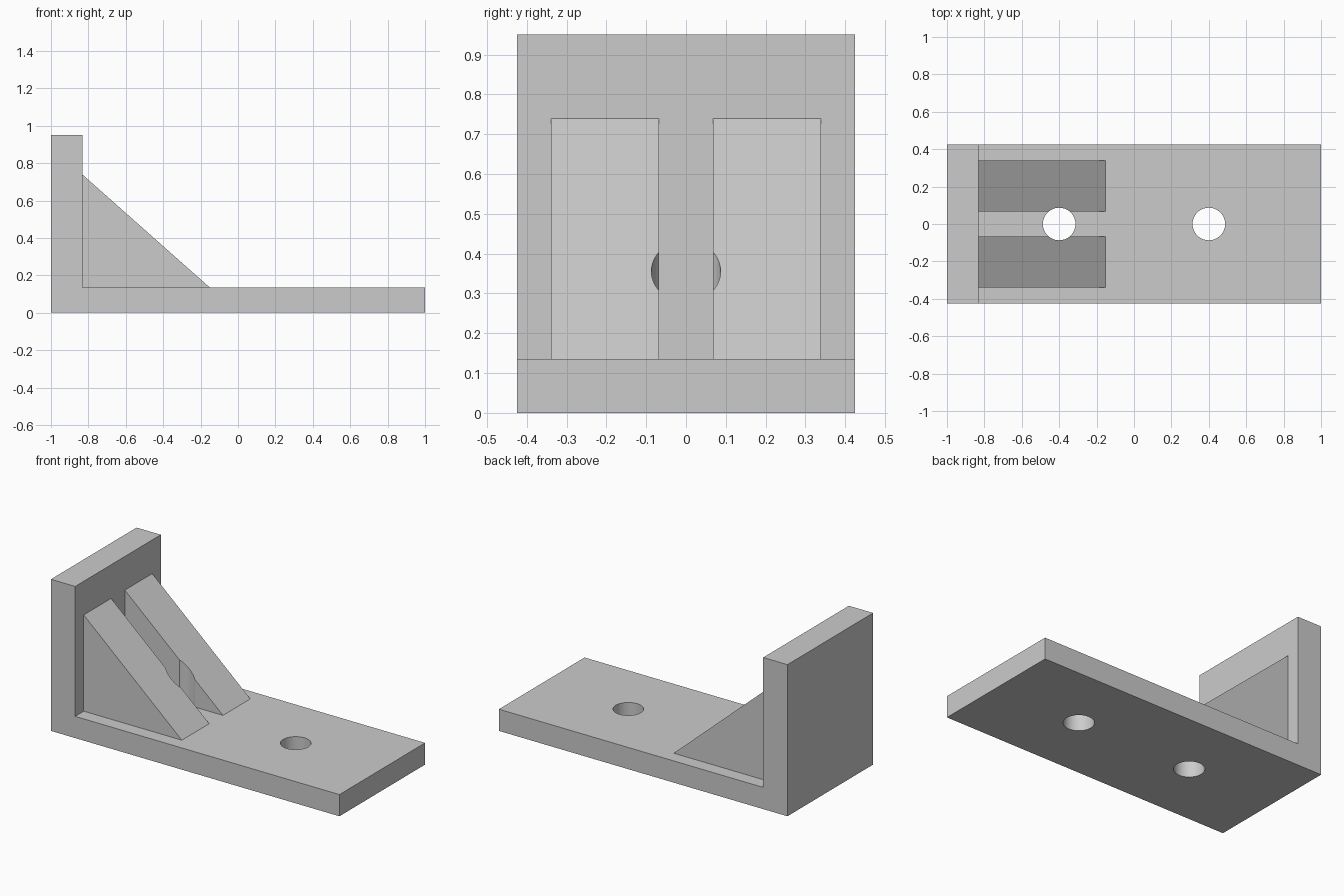
import bpy
import bmesh
from mathutils import Matrix

cube = bpy.data.objects.get("Cube")
if cube:
    bpy.data.objects.remove(cube, do_unlink=True)

# Overall dimensions
HALF_LENGTH, HALF_WIDTH = 1.0, 0.424
BASE_TOP, WALL_TOP, WALL_FACE = 0.136, 0.95, -0.832
GUSSET_TOP, GUSSET_TIP = 0.739, -0.152
GUSSET_INNER, GUSSET_OUTER = 0.068, 0.339
HOLE_X, HOLE_RADIUS = 0.4, 0.087

# Single material
grey = bpy.data.materials.new("plain grey")
grey.use_nodes = True
colour = (0.6, 0.6, 0.6, 1)
grey.diffuse_color = colour
grey.node_tree.nodes["Principled BSDF"].inputs["Base Color"].default_value = colour


def make_object(name, bm):
    bmesh.ops.recalc_face_normals(bm, faces=bm.faces)
    mesh = bpy.data.meshes.new(name)
    bm.to_mesh(mesh)
    bm.free()
    mesh.materials.append(grey)
    obj = bpy.data.objects.new(name, mesh)
    bpy.context.collection.objects.link(obj)
    return obj


def extrude_profile(name, profile, y_start, y_end):
    """Sweep an outline in the xz plane along y."""
    bm = bmesh.new()
    face = bm.faces.new([bm.verts.new((x, y_start, z)) for x, z in profile])
    swept = bmesh.ops.extrude_face_region(bm, geom=[face])["geom"]
    verts = [v for v in swept if isinstance(v, bmesh.types.BMVert)]
    bmesh.ops.translate(bm, verts=verts, vec=(0, y_end - y_start, 0))
    return make_object(name, bm)


def hole_cutter(name, x):
    bm = bmesh.new()
    bmesh.ops.create_cone(bm, cap_ends=True, segments=64, radius1=HOLE_RADIUS,
                          radius2=HOLE_RADIUS, depth=3,
                          matrix=Matrix.Translation((x, 0, 0)))
    cutter = make_object(name, bm)
    cutter.hide_render = True
    return cutter


def drill(obj, cutter):
    mod = obj.modifiers.new("hole", "BOOLEAN")
    mod.operation = "DIFFERENCE"
    mod.solver = "EXACT"
    mod.object = cutter
    bpy.context.view_layer.objects.active = obj
    bpy.ops.object.modifier_apply(modifier=mod.name)


# L-shaped body: base plate and upright wall
body = extrude_profile("angle_plate", [
    (-HALF_LENGTH, 0), (HALF_LENGTH, 0), (HALF_LENGTH, BASE_TOP),
    (WALL_FACE, BASE_TOP), (WALL_FACE, WALL_TOP), (-HALF_LENGTH, WALL_TOP),
], -HALF_WIDTH, HALF_WIDTH)

# Pair of triangular gussets bracing the wall
triangle = [(WALL_FACE, BASE_TOP), (GUSSET_TIP, BASE_TOP), (WALL_FACE, GUSSET_TOP)]
gussets = [
    extrude_profile("front_gusset", triangle, -GUSSET_OUTER, -GUSSET_INNER),
    extrude_profile("back_gusset", triangle, GUSSET_INNER, GUSSET_OUTER),
]

# Bolt holes; the one near the wall also bites into the gussets
near = hole_cutter("near_hole_cutter", -HOLE_X)
far = hole_cutter("far_hole_cutter", HOLE_X)
for part in [body] + gussets:
    drill(part, near)
drill(body, far)
for cutter in (near, far):
    bpy.data.objects.remove(cutter, do_unlink=True)

# Smooth hole walls, crisp edges elsewhere
bpy.ops.object.select_all(action="DESELECT")
for part in [body] + gussets:
    part.select_set(True)
bpy.context.view_layer.objects.active = body
bpy.ops.object.shade_smooth_by_angle()
